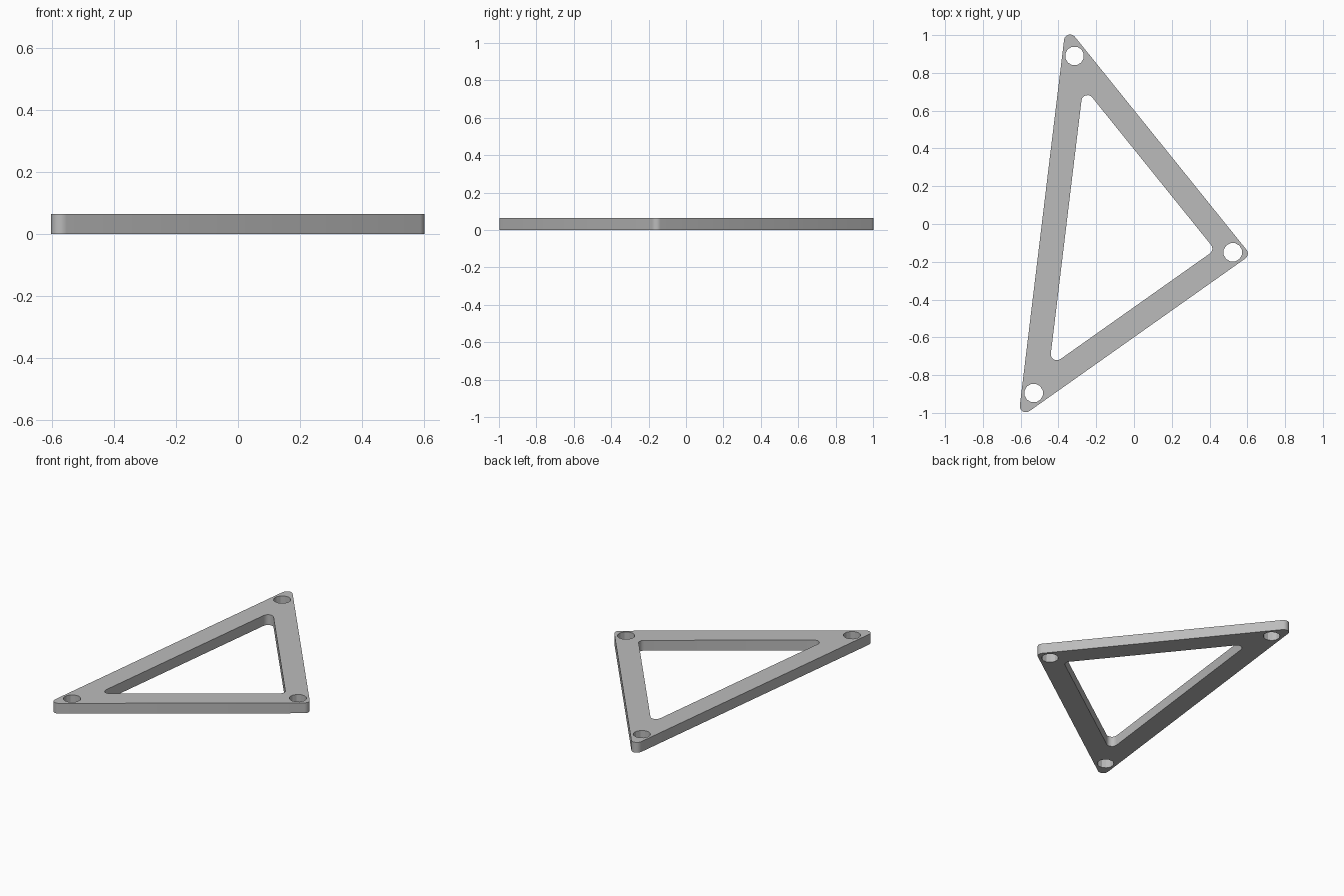
import bpy, bmesh, math
from mathutils import Vector

cube = bpy.data.objects.get("Cube")
if cube:
    bpy.data.objects.remove(cube, do_unlink=True)

HOLES = [Vector((-0.315, 0.89)), Vector((-0.531, -0.895)), Vector((0.523, -0.15))]
HALF_WIDTH = 0.065
CORNER = 0.032
HOLE_RADIUS = 0.05
THICK = 0.065


def rounded_triangle(side):
    """Outline offset from the hole triangle: side 1 is outward, -1 is inward."""
    points = []
    for i, c in enumerate(HOLES):
        to_prev = (HOLES[i - 1] - c).normalized()
        to_next = (HOLES[(i + 1) % 3] - c).normalized()
        out = -(to_prev + to_next).normalized()
        half = to_prev.angle(to_next) / 2
        centre = c + out * (side * HALF_WIDTH - CORNER) / math.sin(half)
        sweep = math.pi / 2 - half
        mid = math.atan2(out.y, out.x)
        steps = 6
        for k in range(steps + 1):
            a = mid + sweep * (2 * k / steps - 1)
            points.append(centre + CORNER * Vector((math.cos(a), math.sin(a))))
    return points


def circle(centre, radius, sides=12):
    return [centre + radius * Vector((math.cos(a), math.sin(a)))
            for a in (2 * math.pi * (k + 0.5) / sides for k in range(sides))]


# Flat plate outline with a triangular window and three bolt holes
bm = bmesh.new()
loops = [rounded_triangle(1), rounded_triangle(-1)]
loops += [circle(c, HOLE_RADIUS) for c in HOLES]
for loop in loops:
    verts = [bm.verts.new((p.x, p.y, 0)) for p in loop]
    for i, v in enumerate(verts):
        bm.edges.new((verts[i - 1], v))
bmesh.ops.triangle_fill(bm, use_beauty=True, edges=bm.edges[:], normal=(0, 0, 1))

# Thickness
new = bmesh.ops.extrude_face_region(bm, geom=bm.faces[:])["geom"]
bmesh.ops.translate(bm, vec=(0, 0, THICK),
                    verts=[g for g in new if isinstance(g, bmesh.types.BMVert)])
bmesh.ops.recalc_face_normals(bm, faces=bm.faces[:])
mesh = bpy.data.meshes.new("triangle_bracket")
bm.to_mesh(mesh)
bm.free()
bracket = bpy.data.objects.new("triangle_bracket", mesh)
bpy.context.collection.objects.link(bracket)

# Single grey material
grey = bpy.data.materials.new("plain_grey")
grey.use_nodes = True
colour = (0.5, 0.5, 0.5, 1)
grey.diffuse_color = colour
grey.node_tree.nodes["Principled BSDF"].inputs["Base Color"].default_value = colour
mesh.materials.append(grey)

# Soft corners, crisp rims and hole facets
bpy.ops.object.select_all(action="DESELECT")
bracket.select_set(True)
bpy.context.view_layer.objects.active = bracket
bpy.ops.object.shade_smooth_by_angle(angle=math.radians(25))
